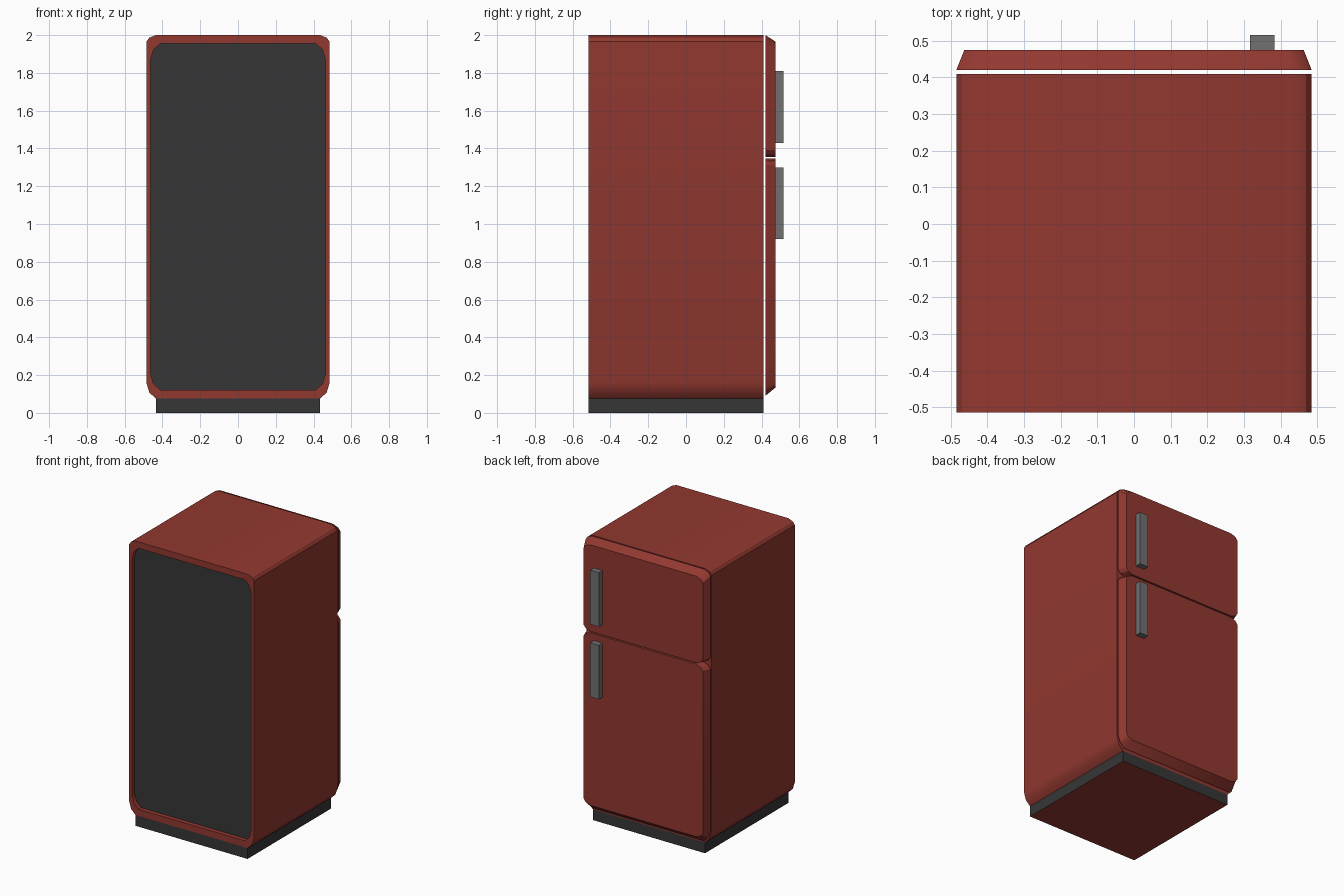
import bpy, bmesh, math

if "Cube" in bpy.data.objects:
    bpy.data.objects.remove(bpy.data.objects["Cube"])


def material(name, rgb):
    m = bpy.data.materials.new(name)
    m.diffuse_color = (*rgb, 1)
    m.use_nodes = True
    m.node_tree.nodes["Principled BSDF"].inputs["Base Color"].default_value = m.diffuse_color
    return m


RED = material("red_enamel", (0.29, 0.040, 0.030))
DARK = material("dark_grey", (0.037, 0.037, 0.037))
GREY = material("handle_grey", (0.165, 0.165, 0.165))


def outline(hw, z0, z1, low, high):
    """Rounded rectangle in x/z; low and high are (width, height) of the corner cuts."""
    right = []
    for z, (cx, cz), s in ((z0, low, 1), (z1, high, -1)):
        c = [(hw - cx, z), (hw - 0.3 * cx, z + s * 0.4 * cz), (hw, z + s * cz)]
        right += c if s > 0 else c[::-1]
    return right + [(-x, z) for x, z in reversed(right)]


def loft(name, rings, mats):
    """Joins outlines placed at given y values and caps both ends."""
    bm = bmesh.new()
    loops = [[bm.verts.new((x, y, z)) for x, z in pts] for y, pts in rings]
    n = len(loops[0])
    for a, b in zip(loops, loops[1:]):
        for i in range(n):
            j = (i + 1) % n
            bm.faces.new((a[i], a[j], b[j], b[i]))
    bm.faces.new(loops[0])
    last = bm.faces.new(loops[-1])
    last.material_index = len(mats) - 1
    bmesh.ops.recalc_face_normals(bm, faces=bm.faces[:])
    return finish(name, bm, mats)


def finish(name, bm, mats):
    me = bpy.data.meshes.new(name)
    bm.to_mesh(me)
    bm.free()
    for m in mats:
        me.materials.append(m)
    ob = bpy.data.objects.new(name, me)
    bpy.context.collection.objects.link(ob)
    bpy.context.view_layer.objects.active = ob
    bpy.ops.object.select_all(action='DESELECT')
    ob.select_set(True)
    bpy.ops.object.shade_smooth_by_angle(angle=math.radians(30))
    return ob


def box(name, lo, hi, mats):
    bm = bmesh.new()
    bmesh.ops.create_cube(bm, size=1)
    for v in bm.verts:
        v.co = [lo[k] if v.co[k] < 0 else hi[k] for k in range(3)]
    bm.normal_update()
    for f in bm.faces:
        if len(mats) > 1 and f.normal.z < -0.5:
            f.material_index = 1
    return finish(name, bm, mats)


TALL, FLAT = (0.05, 0.085), (0.05, 0.035)

# cabinet with a sunken dark panel on the -y side
shell = outline(0.485, 0.075, 2.0, TALL, FLAT)
panel = outline(0.463, 0.122, 1.955, TALL, TALL)
loft("cabinet", [(0.41, shell), (-0.515, shell), (-0.515, panel), (-0.485, panel)],
     [RED, DARK])

# plinth, red underneath
box("plinth", (-0.435, -0.515, 0), (0.435, 0.41, 0.076), [DARK, RED])

# doors taper towards their outer face
loft("lower_door", [(0.42, outline(0.485, 0.09, 1.347, TALL, FLAT)),
                    (0.475, outline(0.463, 0.135, 1.347, FLAT, FLAT))], [RED])
loft("upper_door", [(0.42, outline(0.485, 1.356, 2.0, FLAT, FLAT)),
                    (0.475, outline(0.463, 1.356, 1.965, FLAT, FLAT))], [RED])

# handles
for name, z in (("lower_handle", 0.92), ("upper_handle", 1.43)):
    box(name, (0.316, 0.474, z), (0.383, 0.516, z + 0.38), [GREY])
